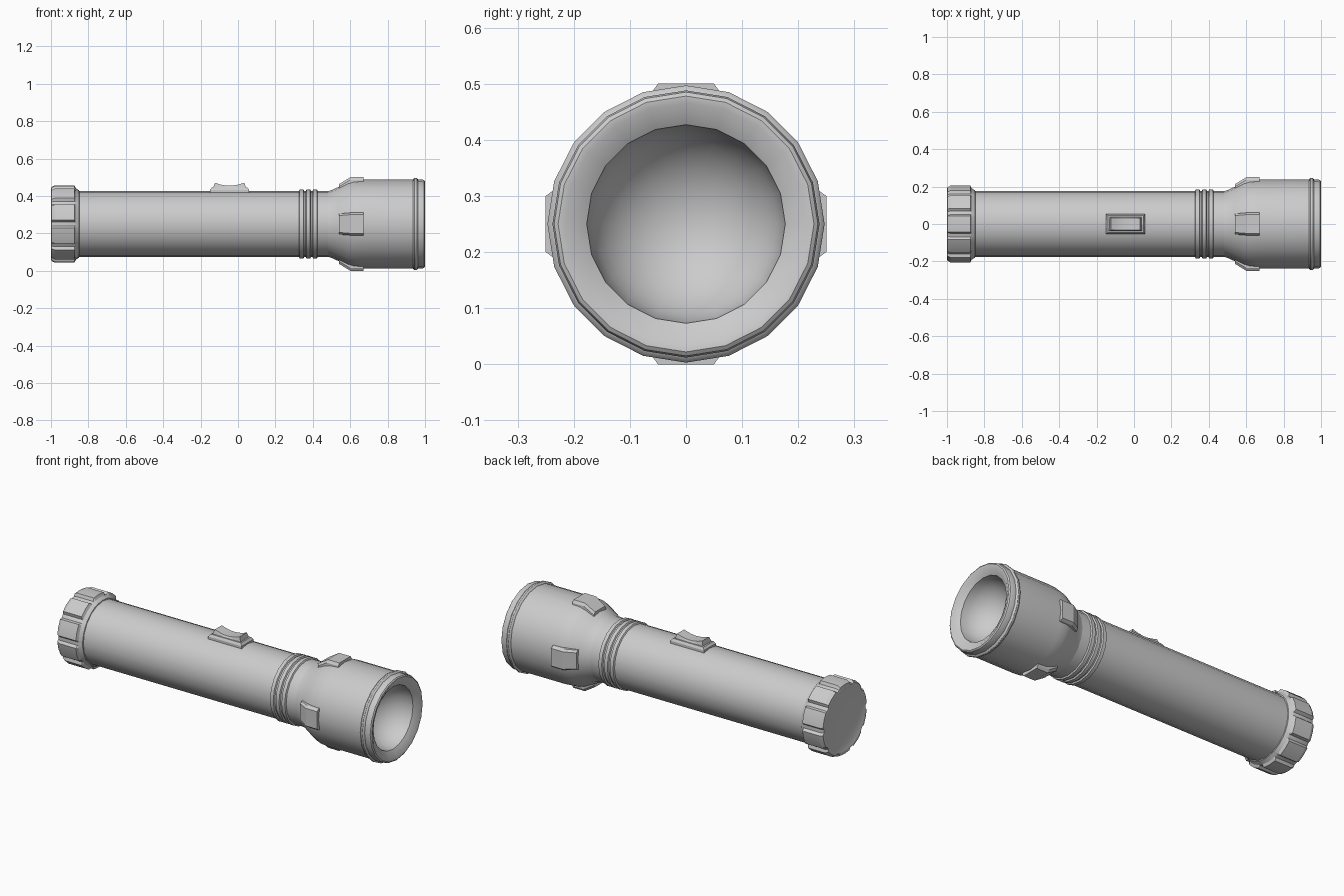
import bpy, bmesh, math
from math import radians, cos, sin, pi

if "Cube" in bpy.data.objects:
    bpy.data.objects.remove(bpy.data.objects["Cube"])

AXIS_Z = 0.25
SIDES = 20


def finish(name, bm, angle=30):
    bmesh.ops.remove_doubles(bm, verts=bm.verts, dist=1e-5)
    bmesh.ops.recalc_face_normals(bm, faces=bm.faces)
    mesh = bpy.data.meshes.new(name)
    bm.to_mesh(mesh)
    bm.free()
    ob = bpy.data.objects.new(name, mesh)
    bpy.context.collection.objects.link(ob)
    bpy.ops.object.select_all(action='DESELECT')
    ob.select_set(True)
    bpy.context.view_layer.objects.active = ob
    bpy.ops.object.shade_smooth_by_angle(angle=radians(angle))
    return ob


def loft(bm, loops, cap=False):
    rows = [[bm.verts.new(p) for p in loop] for loop in loops]
    n = len(rows[0])
    for a, b in zip(rows, rows[1:]):
        for i in range(n):
            j = (i + 1) % n
            bm.faces.new((a[i], a[j], b[j], b[i]))
    if cap:
        bm.faces.new(rows[0])
        bm.faces.new(rows[-1])


def ring(x, radii, angles):
    return [(x, r * sin(a), AXIS_Z + r * cos(a)) for r, a in zip(radii, angles)]


ROUND = [2 * pi * i / SIDES for i in range(SIDES)]


def lathe(name, profile, angle=30):
    bm = bmesh.new()
    loft(bm, [ring(x, [r] * SIDES, ROUND) for x, r in profile])
    return finish(name, bm, angle)


# Barrel with three raised grip rings
barrel = [(-0.87, 0.176), (0.325, 0.176)]
for x in (0.34, 0.376, 0.412):
    barrel += [(x - 0.014, 0.176), (x - 0.010, 0.184), (x + 0.010, 0.184), (x + 0.014, 0.176)]
barrel += [(0.485, 0.176)]
lathe("barrel", barrel)

# Flared head, front bead and rolled lip
lathe("head", [(0.475, 0.175), (0.495, 0.179), (0.535, 0.197), (0.59, 0.225), (0.62, 0.234),
               (0.66, 0.237), (0.935, 0.237), (0.938, 0.243), (0.944, 0.247), (0.953, 0.247),
               (0.959, 0.243), (0.962, 0.238), (0.985, 0.238), (0.995, 0.235),
               (1.0, 0.228), (0.999, 0.216), (0.975, 0.177)])

# Concave reflector bowl
lathe("reflector", [(0.975 - 0.17 * sin(t), 0.177 * cos(t))
                    for t in [pi / 2 * i / 8 for i in range(9)]], 40)

# Four lugs around the head: (x, half width, outer radius)
for k, side in enumerate(("top", "right", "bottom", "left")):
    bm = bmesh.new()
    turn = k * pi / 2
    loops = []
    for x, w, h in ((0.54, 0.045, 0.213), (0.60, 0.05, 0.25), (0.672, 0.05, 0.25)):
        pts = [(-w - 0.012, 0.17), (-w - 0.010, h - 0.014), (-w, h),
               (w, h), (w + 0.010, h - 0.014), (w + 0.012, 0.17)]
        loops.append([(x, u * cos(turn) + v * sin(turn),
                       AXIS_Z + v * cos(turn) - u * sin(turn)) for u, v in pts])
    loft(bm, loops, cap=True)
    finish("head_lug_" + side, bm, 20)

# Tail cap with ten lobes and a dished end
angles, is_lobe = [], []
for k in range(10):
    for offset, lobe in ((-12, 1), (0, 1), (12, 1), (15, 0), (21, 0)):
        angles.append(radians(36 * k + offset))
        is_lobe.append(lobe)
bm = bmesh.new()
cap_profile = [(-0.99, 0.0, 0.0), (-0.99, 0.15, 0.15), (-1.0, 0.18, 0.18), (-0.998, 0.197, 0.187),
               (-0.98, 0.207, 0.192), (-0.875, 0.207, 0.192), (-0.868, 0.192, 0.19),
               (-0.85, 0.180, 0.180), (-0.848, 0.174, 0.174)]
loft(bm, [ring(x, [hi if l else lo for l in is_lobe], angles) for x, hi, lo in cap_profile])
finish("tail_cap", bm, 25)

# Switch base: stepped frame around the rocker
SX = -0.045


def rect(hx, hy, z):
    return [(SX - hx, -hy, z), (SX + hx, -hy, z), (SX + hx, hy, z), (SX - hx, hy, z)]


bm = bmesh.new()
loft(bm, [rect(0.105, 0.053, 0.405), rect(0.105, 0.053, 0.432), rect(0.095, 0.045, 0.445)], cap=True)
finish("switch_base", bm, 20)

# Rocker button with a concave top
bm = bmesh.new()
loops = []
for i in range(9):
    t = -1 + i / 4
    top = 0.455 + 0.016 * t * t
    bx, tx = SX + 0.088 * t, SX + 0.078 * t
    loops.append([(bx, -0.038, 0.43), (bx, -0.038, 0.445), (tx, -0.031, top),
                  (tx, 0.031, top), (bx, 0.038, 0.445), (bx, 0.038, 0.43)])
loft(bm, loops, cap=True)
finish("switch_rocker", bm, 25)
